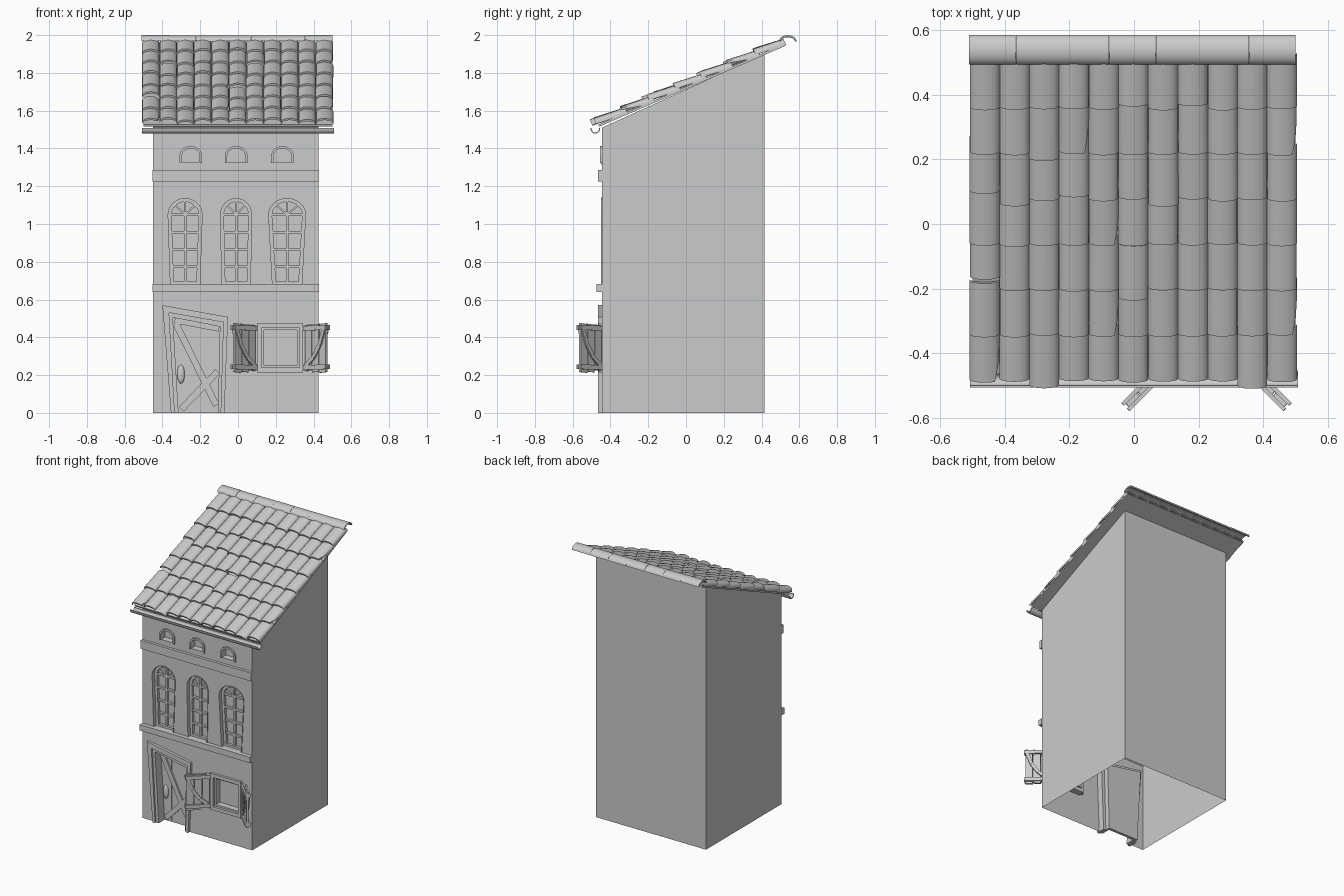
import bpy, bmesh, math, random
from math import sin, cos, pi

if "Cube" in bpy.data.objects:
    bpy.data.objects.remove(bpy.data.objects["Cube"])

random.seed(4)
WALL = -0.445                      # y of the front wall


def front(u, w, d):                # profile in x/z, depth along y
    return (u, d, w)


def along_x(u, w, d):              # profile in y/z, swept along x
    return (d, u, w)


def finish(name, bm, smooth=False):
    bmesh.ops.recalc_face_normals(bm, faces=bm.faces)
    me = bpy.data.meshes.new(name)
    bm.to_mesh(me)
    bm.free()
    ob = bpy.data.objects.new(name, me)
    bpy.context.collection.objects.link(ob)
    if smooth:
        bpy.ops.object.select_all(action='DESELECT')
        ob.select_set(True)
        bpy.context.view_layer.objects.active = ob
        bpy.ops.object.shade_smooth_by_angle(angle=math.radians(35))
    return ob


def prism(bm, pts, a, b, place=front):
    A = [bm.verts.new(place(u, w, a)) for u, w in pts]
    B = [bm.verts.new(place(u, w, b)) for u, w in pts]
    n = len(pts)
    bm.faces.new(A)
    bm.faces.new(B[::-1])
    for i in range(n):
        bm.faces.new((A[i], A[(i + 1) % n], B[(i + 1) % n], B[i]))


def bar(bm, p, q, width, a, b, place=front):
    dx, dz = q[0] - p[0], q[1] - p[1]
    k = width / 2 / math.hypot(dx, dz)
    ox, oz = -dz * k, dx * k
    prism(bm, [(p[0] + ox, p[1] + oz), (q[0] + ox, q[1] + oz),
               (q[0] - ox, q[1] - oz), (p[0] - ox, p[1] - oz)], a, b, place)


def ring(bm, outer, inner, a, b, closed=True):
    n = len(outer)
    rows = [[bm.verts.new((x, y, z)) for x, z in loop]
            for loop, y in ((outer, a), (inner, a), (inner, b), (outer, b))]
    for i in range(n if closed else n - 1):
        j = (i + 1) % n
        for r in range(4):
            s, t = rows[r], rows[(r + 1) % 4]
            bm.faces.new((s[i], s[j], t[j], t[i]))
    if not closed:
        bm.faces.new([r[0] for r in rows])
        bm.faces.new([r[-1] for r in rows])


def rect(x0, x1, z0, z1):
    return [(x0, z0), (x1, z0), (x1, z1), (x0, z1)]


def arch(cx, wb, wt, z0, zs, rise, n=12):
    return [(cx - wb / 2, z0), (cx + wb / 2, z0)] + [
        (cx + wt / 2 * cos(pi * i / n), zs + rise * sin(pi * i / n)) for i in range(n + 1)]


def half_shell(cy, cz, ry, rz, t, up, n=10):
    f = 1 if up else -1
    ang = [pi * i / n for i in range(n + 1)]
    return [(cy + ry * cos(a), cz + f * rz * sin(a)) for a in ang] + \
           [(cy + (ry - t) * cos(a), cz + f * (rz - t) * sin(a)) for a in reversed(ang)]


# Outlines of the openings
windows = [(-0.28, 0.155, 0.18), (-0.01, 0.15, 0.165), (0.26, 0.155, 0.195)]
vents = [-0.25, -0.01, 0.235]
door_out = [(-0.355, 0), (-0.40, 0.57), (-0.053, 0.508), (-0.072, 0)]
door_mid = [(-0.335, 0), (-0.365, 0.53), (-0.078, 0.48), (-0.092, 0)]
door_in = [(-0.315, 0), (-0.345, 0.505), (-0.096, 0.457), (-0.106, 0)]
shop_hole = rect(0.125, 0.325, 0.24, 0.45)

# Body shell: pierced front wall, open underneath
bm = bmesh.new()
outline = [(-0.45, 0)] + door_mid + [(0.425, 0), (0.425, 1.51), (-0.45, 1.51)]
holes = [shop_hole] + [arch(c, b, t, 0.68, 1.05, 0.085) for c, b, t in windows] \
    + [arch(c, 0.095, 0.095, 1.325, 1.36, 0.04) for c in vents]
corner = None
for loop in [outline] + holes:
    vs = [bm.verts.new((x, WALL, z)) for x, z in loop]
    corner = corner or (vs[0], vs[5], vs[6], vs[7])
    for i in range(len(vs)):
        bm.edges.new((vs[i], vs[(i + 1) % len(vs)]))
bmesh.ops.triangle_fill(bm, edges=bm.edges[:], use_beauty=True, normal=(0, -1, 0))
back = [bm.verts.new((x, 0.415, z)) for x, z in ((-0.45, 0), (0.425, 0), (0.425, 1.9), (-0.45, 1.9))]
for i in (1, 2, 3):
    j = (i + 1) % 4
    bm.faces.new((corner[i], corner[j], back[j], back[i]))
bm.faces.new(back)
finish("house_walls", bm)

# Horizontal bands
bm = bmesh.new()
for z0, z1, y in ((1.225, 1.285, -0.465), (0.64, 0.682, -0.475)):
    prism(bm, rect(-0.452, 0.428, z0, z1), y, WALL + 0.002)
finish("wall_bands", bm)

# Arched windows with glazing bars
for k, (c, wb, wt) in enumerate(windows):
    bm = bmesh.new()
    z0, zs = 0.68, 1.05
    ring(bm, arch(c, wb + .008, wt + .008, z0, zs, .089), arch(c, wb, wt, z0, zs, .085), -0.449, -0.39)
    ring(bm, arch(c, wb, wt, z0, zs, .085), arch(c, wb - .036, wt - .036, z0 + .015, zs, .067), -0.42, -0.39)
    prism(bm, arch(c, wb, wt, z0, zs, .085), -0.40, -0.39)
    bar(bm, (c, z0), (c, zs), 0.014, -0.418, -0.40)
    for i in range(1, 5):
        z = z0 + (zs - z0) * i / 4
        h = (wb + (wt - wb) * i / 4) / 2 - .01
        bar(bm, (c - h, z), (c + h, z), 0.013, -0.417, -0.40)
    for a in (45, 90, 135):
        a = math.radians(a)
        bar(bm, (c, zs), (c + (wt / 2 - .01) * cos(a), zs + .075 * sin(a)), 0.01, -0.416, -0.40)
    finish("arched_window_%d" % (k + 1), bm)

# Small attic openings
for k, c in enumerate(vents):
    bm = bmesh.new()
    o = arch(c, 0.12, 0.12, 1.322, 1.36, 0.053)
    i = arch(c, 0.095, 0.095, 1.325, 1.36, 0.04)
    ring(bm, o[1:] + o[:1], i[1:] + i[:1], -0.456, -0.40, closed=False)
    prism(bm, i, -0.405, -0.395)
    prism(bm, rect(c - .048, c + .048, 1.315, 1.327), -0.45, -0.40)
    finish("attic_opening_%d" % (k + 1), bm)

# Crooked door frame and recessed door
bm = bmesh.new()
ring(bm, door_out, door_mid, -0.465, -0.40, closed=False)
ring(bm, door_mid, door_in, -0.452, -0.375, closed=False)
finish("door_frame", bm)
bm = bmesh.new()
prism(bm, door_mid, -0.385, -0.365)
for p, q in (((-0.33, 0.475), (-0.115, 0.04)), ((-0.30, 0.02), (-0.107, 0.22))):
    bar(bm, p, q, 0.035, -0.397, -0.38)
bar(bm, (-0.335, 0.49), (-0.10, 0.445), 0.03, -0.395, -0.38)
for x in (-0.26, -0.21, -0.155):
    bar(bm, (x, 0.01), (x, 0.46), 0.004, -0.387, -0.38)
finish("door_panel", bm)
bm = bmesh.new()
bmesh.ops.create_uvsphere(bm, u_segments=16, v_segments=8, radius=1)
bmesh.ops.scale(bm, vec=(0.02, 0.014, 0.05), verts=bm.verts)
bmesh.ops.translate(bm, vec=(-0.302, -0.388, 0.205), verts=bm.verts)
finish("door_handle", bm, True)

# Shop window
bm = bmesh.new()
ring(bm, rect(0.1, 0.345, 0.215, 0.475), shop_hole, -0.462, -0.40)
ring(bm, shop_hole, rect(0.137, 0.313, 0.252, 0.438), -0.445, -0.39)
prism(bm, shop_hole, -0.40, -0.39)
finish("shop_window", bm)

# Plank shutters, swung open at 45 degrees
for name, hx, sx in (("left_shutter", 0.09, -1), ("right_shutter", 0.358, 1)):
    def hinge(u, w, d):
        return (hx + sx * 0.71 * (u - d), -0.45 - 0.71 * (u + d), w)
    bm = bmesh.new()
    for i, (lo, hi) in enumerate(((.222, .468), (.215, .472), (.212, .475))):
        prism(bm, [(.053 * i + .002, lo), (.053 * i + .051, lo + .004),
                   (.053 * i + .05, hi), (.053 * i + .003, hi - .005)], -.007, .007, hinge)
    for a, b in ((.006, .018), (-.018, -.006)):
        for z in (0.24, 0.448):
            bar(bm, (-.004, z), (.164, z + .004), 0.025, a, b, hinge)
        path = [(.012, .25), (.07, .295), (.115, .36), (.145, .44)]
        for p, q in zip(path, path[1:]):
            bar(bm, p, q, 0.022, a * .95, b * .9, hinge)
    finish(name, bm)

# Sloped roof: coordinates run along x, up the slope and off the slope
TILT = math.atan(0.434)


def slope(x, s, h):
    return (x, -0.46 + s * cos(TILT) - h * sin(TILT), 1.515 + s * sin(TILT) + h * cos(TILT))


bm = bmesh.new()
prism(bm, rect(-0.5, 0.5, 0, 1.08), 0, 0.012, slope)
finish("roof_deck", bm)

# Barrel tiles, some slipped and some chipped at a lower corner
slips = {(2, 0): -.022, (9, 0): -.022, (0, 4): .022, (0, 2): .04, (2, 5): -.02, (3, 4): .012,
         (1, 4): -.02, (6, 4): -.02, (5, 2): -.03, (5, 6): .012, (7, 6): .012}
chips = {(3, 5), (4, 3), (4, 1), (10, 5), (10, 1), (0, 0)}
N = 8
PITCH = 1.012 / 11
bm = bmesh.new()
for col in range(11):
    for row in range(7):
        cx = -0.508 + PITCH * (col + 0.5) + random.uniform(-.001, .001)
        s0 = 0.153 * row - 0.008 + slips.get((col, row), random.uniform(-.003, .003))
        s1 = min(s0 + 0.175, 1.08)
        lift = 0.02 + random.uniform(-.002, .003)
        loops = []
        for end, base in ((s0, lift), (s1, 0.005)):
            for t in (0.011, 0):
                loop = []
                for i in range(N + 1):
                    a = pi * (1 - i / N)
                    s = end
                    if end == s0 and (col, row) in chips:
                        s += (0, .05, .11)[max(0, i - N + 2)]
                    k = (s - s0) / (s1 - s0)
                    h = lift + (0.005 - lift) * k
                    loop.append(bm.verts.new(slope(cx + PITCH / 2 * cos(a), s, h + t + 0.023 * sin(a))))
                loops.append(loop)
        lt, lb, ut, ub = loops
        order = (lt, ut, ub, lb)
        for r in range(4):
            p, q = order[r], order[(r + 1) % 4]
            for i in range(N):
                bm.faces.new((p[i], p[i + 1], q[i + 1], q[i]))
        for e in (0, N):
            bm.faces.new([l[e] for l in order])
finish("roof_tiles", bm, True)

# Ridge caps
bm = bmesh.new()
for i in range(7):
    x = -0.51 + i * 0.1445
    dz = random.uniform(-.003, 0)
    prism(bm, half_shell(0.539, 1.970 + dz, 0.046, 0.03, 0.009, True), x, x + 0.1435, along_x)
finish("ridge_caps", bm, True)

# Gutter under the eaves
bm = bmesh.new()
prism(bm, half_shell(-0.48, 1.507, 0.026, 0.029, 0.006, False), -0.507, 0.508, along_x)
finish("gutter", bm, True)
